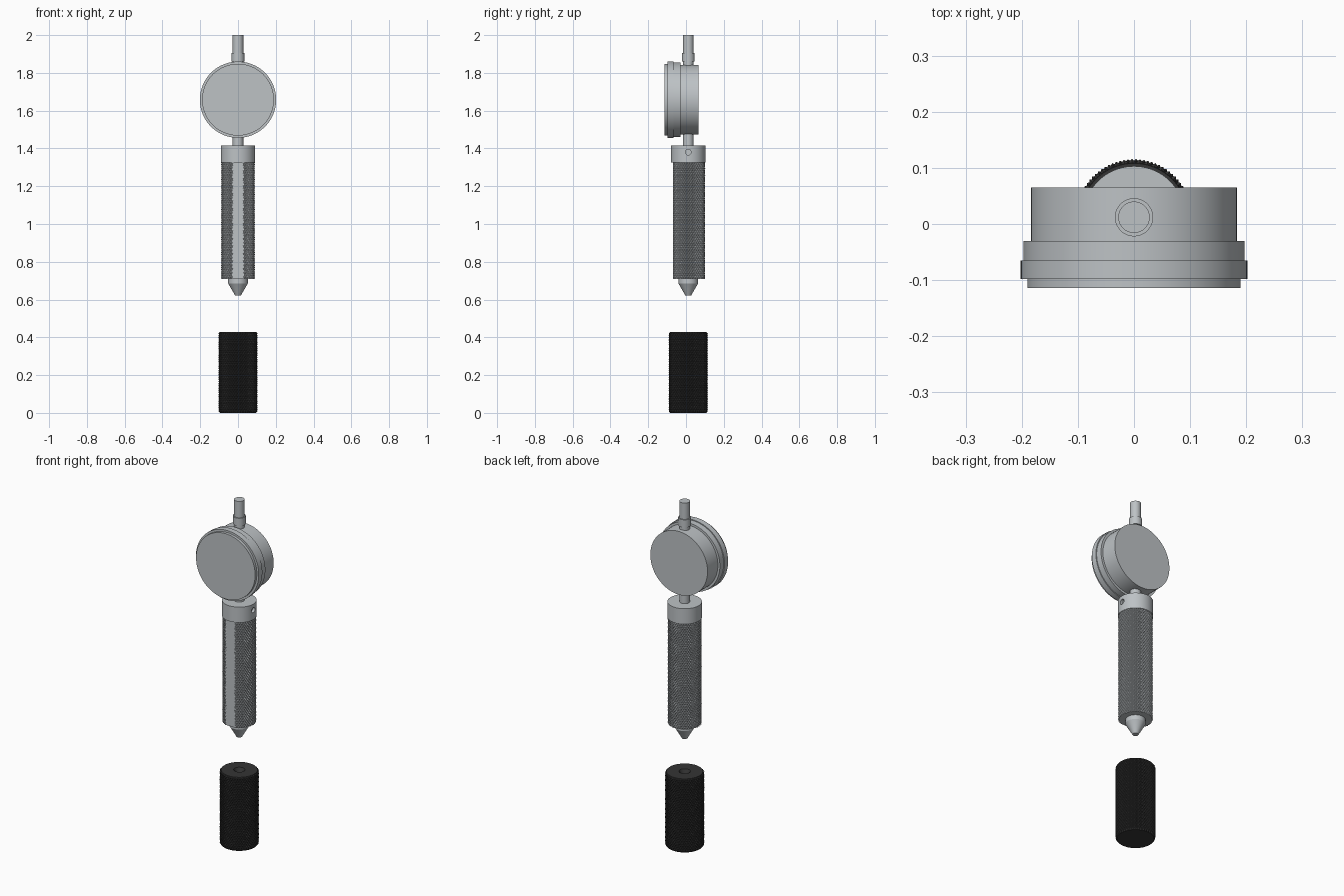
import bpy, bmesh, math
from mathutils import Matrix

if "Cube" in bpy.data.objects:
    bpy.data.objects.remove(bpy.data.objects["Cube"], do_unlink=True)

AXIS_Y = 0.012      # centre line of stem, grip and cap
DIAL_Z = 1.658      # centre of the dial


def material(name, colour):
    m = bpy.data.materials.new(name)
    m.use_nodes = True
    m.diffuse_color = colour
    m.node_tree.nodes["Principled BSDF"].inputs["Base Color"].default_value = colour
    return m


steel = material("brushed steel", (0.51, 0.54, 0.56, 1))
black = material("black plastic", (0.035, 0.035, 0.035, 1))


def finish(name, bm, mat, smooth=False, location=(0, AXIS_Y, 0)):
    bmesh.ops.recalc_face_normals(bm, faces=bm.faces)
    mesh = bpy.data.meshes.new(name)
    bm.to_mesh(mesh)
    bm.free()
    mesh.materials.append(mat)
    obj = bpy.data.objects.new(name, mesh)
    bpy.context.collection.objects.link(obj)
    obj.location = location
    if smooth:
        smooth_shade(obj)
    return obj


def smooth_shade(obj):
    bpy.ops.object.select_all(action="DESELECT")
    obj.select_set(True)
    bpy.context.view_layer.objects.active = obj
    bpy.ops.object.shade_smooth_by_angle(angle=math.radians(25))


def revolve(rings, n, radius=lambda r, row, col: r):
    """Skin rings of (radius, height) around z and close both ends."""
    bm = bmesh.new()
    rows = []
    for k, (r, z) in enumerate(rings):
        row = []
        for c in range(n):
            a = math.tau * c / n
            rr = radius(r, k, c)
            row.append(bm.verts.new((rr * math.cos(a), rr * math.sin(a), z)))
        rows.append(row)
    for k in range(len(rows) - 1):
        for c in range(n):
            d = (c + 1) % n
            p, q = rows[k], rows[k + 1]
            # alternate the diagonal so that raised points become pyramids
            if radius(1, k, c) != radius(1, k, d):
                if (k + c) % 2 == 0:
                    tris = (p[c], p[d], q[c]), (p[d], q[d], q[c])
                else:
                    tris = (p[c], p[d], q[d]), (p[c], q[d], q[c])
                for t in tris:
                    bm.faces.new(t)
            else:
                bm.faces.new((p[c], p[d], q[d], q[c]))
    bm.faces.new(rows[0][::-1])
    bm.faces.new(rows[-1])
    return bm


def turned(name, rings, mat=steel, n=64):
    return finish(name, revolve(rings, n), mat, smooth=True)


def knurled(r, z0, z1, rows, n, depth, below, above):
    """Diamond knurl between z0 and z1 with plain rings at both ends."""
    band = [(r, z0 + (z1 - z0) * k / rows) for k in range(rows + 1)]
    first, last = len(below), len(below) + rows

    def radius(rr, k, c):
        if first <= k <= last and (k + c) % 2:
            return rr - depth
        return rr
    return revolve(below + band + above, n, radius)


# dial: stepped drum lying along y
dial_steps = [(0.190, -0.114), (0.190, -0.098), (0.202, -0.098), (0.202, -0.065),
              (0.197, -0.065), (0.197, -0.030), (0.184, -0.030), (0.184, 0.065)]
bm = revolve(dial_steps, 96)
bmesh.ops.rotate(bm, verts=bm.verts, matrix=Matrix.Rotation(-math.pi / 2, 3, "X"))
finish("dial_housing", bm, steel, True, (0, 0, DIAL_Z))

# stems above and below the dial
turned("upper_stem", [(0.028, 1.80), (0.028, 1.86), (0.034, 1.86), (0.034, 1.905),
                      (0.028, 1.905), (0.028, 2.0)])
turned("lower_stem", [(0.028, 1.40), (0.028, 1.50)])

# collar with a blind screw hole on its left side
collar = turned("collar", [(0.091, 1.325), (0.091, 1.415)], n=96)
cut = revolve([(0.015, 0.075), (0.015, 0.12)], 32)
bmesh.ops.rotate(cut, verts=cut.verts, matrix=Matrix.Rotation(math.pi / 2, 3, "Y"))
cutter = finish("hole_cutter", cut, steel, location=(0, AXIS_Y, 1.38))
cutter.hide_render = True
mod = collar.modifiers.new("screw_hole", "BOOLEAN")
mod.operation = "DIFFERENCE"
mod.object = cutter
bpy.context.view_layer.objects.active = collar
bpy.ops.object.modifier_apply(modifier=mod.name)
bpy.data.objects.remove(cutter, do_unlink=True)
smooth_shade(collar)

# knurled grip with a flat planed along the front
bm = knurled(0.090, 0.71, 1.325, 62, 80, 0.006, [(0.084, 0.71)], [(0.084, 1.325)])
res = bmesh.ops.bisect_plane(bm, geom=bm.verts[:] + bm.edges[:] + bm.faces[:],
                             plane_co=(0, -0.08, 0), plane_no=(0, -1, 0),
                             clear_outer=True)
rim = [e for e in bm.edges if e.is_boundary]
bmesh.ops.edgeloop_fill(bm, edges=rim)
finish("grip", bm, steel)

# conical tip
turned("tip", [(0.016, 0.622), (0.020, 0.630), (0.052, 0.685), (0.052, 0.715)])

# separate knurled cap with a countersunk hole in its top
bm = knurled(0.104, 0.010, 0.420, 42, 90, 0.006,
             [(0.096, 0.0)],
             [(0.096, 0.428), (0.030, 0.428), (0.018, 0.405), (0.018, 0.25)])
finish("cap", bm, black)
